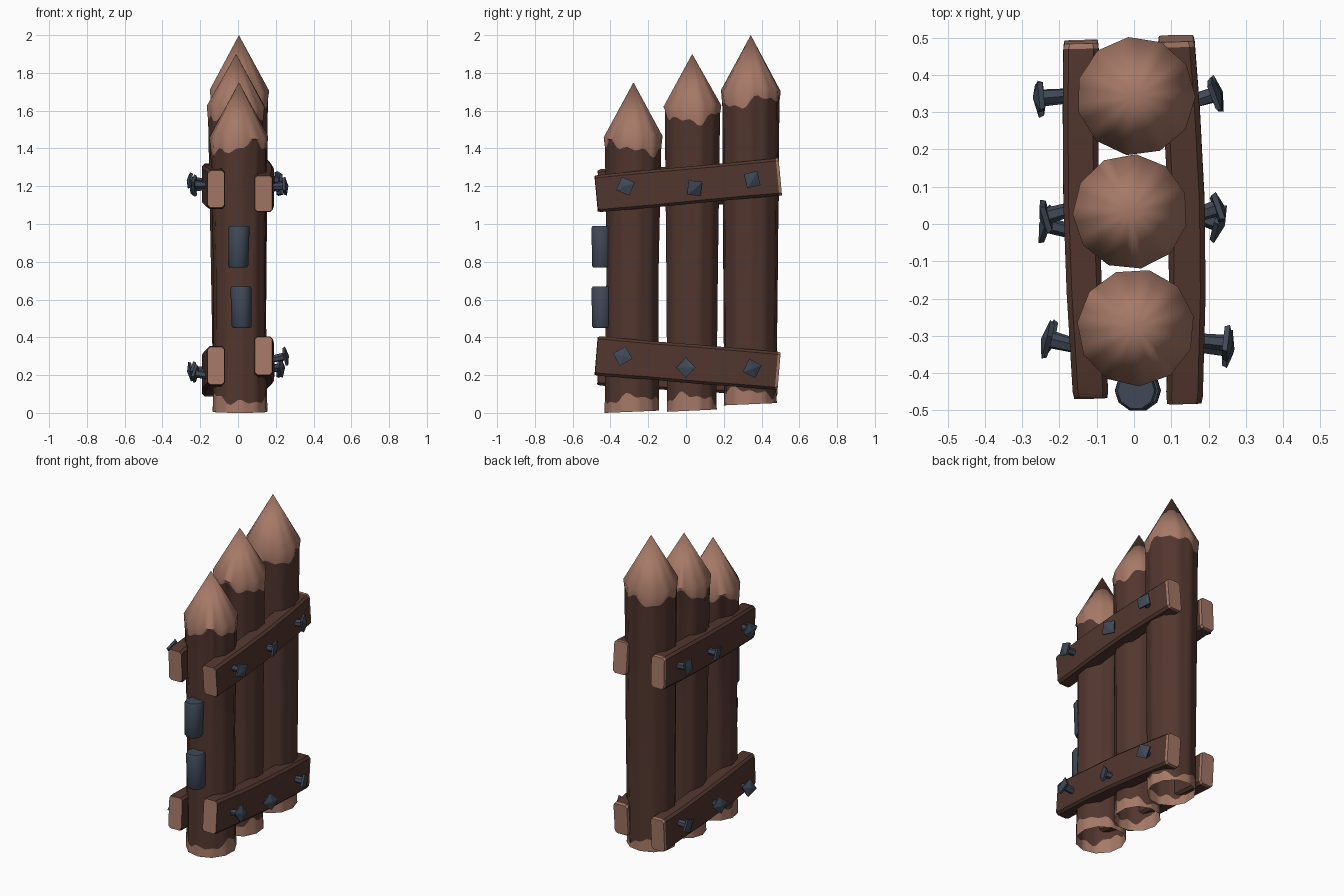
import bpy, bmesh, math, random
from mathutils import Vector, Matrix

if "Cube" in bpy.data.objects:
    bpy.data.objects.remove(bpy.data.objects["Cube"])

random.seed(4)


def mat(name, rgb):
    m = bpy.data.materials.new(name)
    m.diffuse_color = (*rgb, 1)
    m.use_nodes = True
    m.node_tree.nodes["Principled BSDF"].inputs["Base Color"].default_value = m.diffuse_color
    return m


BARK = mat("dark_bark", (0.085, 0.037, 0.028))
WOOD = mat("cut_wood", (0.38, 0.19, 0.135))
IRON = mat("blue_iron", (0.05, 0.066, 0.095))


def finish(bm, name, mats, angle=40):
    bmesh.ops.recalc_face_normals(bm, faces=bm.faces)
    me = bpy.data.meshes.new(name)
    bm.to_mesh(me)
    bm.free()
    for m in mats:
        me.materials.append(m)
    ob = bpy.data.objects.new(name, me)
    bpy.context.collection.objects.link(ob)
    bpy.ops.object.select_all(action='DESELECT')
    ob.select_set(True)
    bpy.context.view_layer.objects.active = ob
    if angle:
        bpy.ops.object.shade_smooth_by_angle(angle=math.radians(angle))
    return ob


def bridge(bm, rings, i, material):
    a, b = rings[i], rings[i + 1]
    n = len(a)
    for k in range(n):
        f = bm.faces.new((a[k], a[(k + 1) % n], b[(k + 1) % n], b[k]))
        f.material_index = material


# Sharpened log: open-bottomed shell, ragged bark edges, pointed tip
def log(name, base, top, z0, shoulder, tip, r0, rmid, r1, phase):
    sides, cols = 11, 44
    step = 2 * math.pi / sides
    bm = bmesh.new()

    def ragged(a, seed):
        return (0.5 * math.sin(2 * a + seed) + 0.3 * math.sin(5 * a + 2 * seed)
                + 0.25 * math.sin(9 * a + 3 * seed))

    def ring(r, zfun, c):
        out = []
        for k in range(cols):
            a = 2 * math.pi * k / cols
            rr = r * math.cos(step / 2) / math.cos(a % step - step / 2)
            a += phase
            out.append(bm.verts.new((c[0] + rr * math.cos(a), c[1] + rr * math.sin(a), zfun(a))))
        return out

    mid = ((base[0] + top[0]) / 2, (base[1] + top[1]) / 2)
    rings = [
        ring(r0, lambda a: z0 + 0.006 * math.sin(a), base),
        ring(r0 - 0.002, lambda a: z0 + 0.065 + 0.04 * ragged(a, phase + 1), base),
        ring(rmid, lambda a: 0.75, mid),
        ring(r1 - 0.007, lambda a: shoulder - 0.06 + 0.05 * ragged(a, phase * 2 + 3), top),
        ring(r1, lambda a: shoulder + 0.012 * math.sin(2 * a), top),
    ]
    for i, m in enumerate((1, 0, 0, 1)):
        bridge(bm, rings, i, m)
    peak = bm.verts.new((top[0], top[1], tip))
    for k in range(cols):
        bm.faces.new((rings[-1][k], rings[-1][(k + 1) % cols], peak)).material_index = 1
    return finish(bm, name, (BARK, WOOD))


log("front_log", (0.012, -0.285), (0.005, -0.278), 0.006, 1.46, 1.75, 0.147, 0.14, 0.158, 0.2)
log("middle_log", (0.0, 0.03), (-0.01, 0.033), 0.012, 1.625, 1.9, 0.134, 0.138, 0.155, 0.9)
log("back_log", (0.005, 0.34), (0.005, 0.343), 0.046, 1.705, 2.0, 0.142, 0.146, 0.16, 1.7)


# Cross plank: chamfered section swept from front to back, pale cut ends
def plank(name, start, end, thick, high, bulge):
    bm = bmesh.new()
    a, b = Vector(start), Vector(end)
    d = (b - a).normalized()
    side = d.cross(Vector((0, 0, 1))).normalized()
    up = side.cross(d)
    rings = []
    for t in (0, 0.02, 0.3, 0.55, 0.8, 0.985, 1):
        c = a.lerp(b, t) + Vector((bulge * math.sin(math.pi * t), 0, 0))
        h, w = high / 2 + random.uniform(0, 0.006), thick / 2
        if t in (0, 1):
            h, w = h - 0.004, w - 0.003
        ch = 0.014
        pts = [(w, h - ch), (w - ch, h), (ch - w, h), (-w, h - ch),
               (-w, ch - h), (ch - w, -h), (w - ch, -h), (w, ch - h)]
        rings.append([bm.verts.new(c + side * x + up * z) for x, z in pts])
    for i in range(len(rings) - 1):
        bridge(bm, rings, i, 1 if i == len(rings) - 2 else 0)
    for r in (rings[0], rings[-1]):
        bm.faces.new(r).material_index = 1
    return finish(bm, name, (BARK, WOOD), 30)


plank("upper_right_plank", (0.135, -0.475, 1.16), (0.113, 0.498, 1.25), 0.098, 0.195, 0.018)
plank("lower_right_plank", (0.135, -0.475, 0.302), (0.113, 0.492, 0.222), 0.098, 0.2, 0.018)
plank("upper_left_plank", (-0.116, -0.463, 1.185), (-0.142, 0.488, 1.22), 0.095, 0.2, -0.012)
plank("lower_left_plank", (-0.116, -0.463, 0.25), (-0.142, 0.488, 0.19), 0.095, 0.2, -0.012)


# Nail: shaft with a four-sided, slightly peaked head, tilted out of the plank
def nail(name, s, head, tilt, twist):
    bm = bmesh.new()

    def cone(r1, r2, za, zb, seg):
        bmesh.ops.create_cone(bm, cap_ends=True, segments=seg, radius1=r1, radius2=r2, depth=zb - za,
                              matrix=Matrix.Translation((0, 0, (za + zb) / 2)))
    cone(0.018, 0.022, -0.1, -0.008, 6)
    cone(0.048, 0.054, -0.012, 0.002, 4)
    cone(0.054, 0.004, 0.002, 0.014, 4)
    direction = Vector((s, tilt[0], tilt[1])).normalized()
    rot = direction.to_track_quat('Z', 'Y').to_matrix().to_4x4()
    bm.transform(Matrix.Translation(head) @ rot @ Matrix.Rotation(twist, 4, 'Z'))
    return finish(bm, name, (IRON,), 0)


right = [(0.252, -0.32, 1.20), (0.228, 0.045, 1.19), (0.22, 0.35, 1.235),
         (0.255, -0.335, 0.30), (0.23, 0.0, 0.24), (0.225, 0.35, 0.235)]
left = [(-0.235, -0.31, 1.21), (-0.24, 0.02, 1.19), (-0.257, 0.34, 1.23),
        (-0.23, -0.305, 0.21), (-0.24, 0.0, 0.22), (-0.255, 0.335, 0.22)]
tilts = [(-0.1, 0.05), (0.35, -0.1), (0.35, 0.1), (-0.1, 0.2), (-0.35, 0.1), (0.3, -0.1)]
for i in range(6):
    nail(f"right_nail_{i + 1}", 1, right[i], tilts[i], 0.4 + 0.3 * i)
    nail(f"left_nail_{i + 1}", -1, left[i], (tilts[5 - i][0] * 0.8, tilts[i][1]), 0.2 + 0.35 * i)


# Hinge barrels on the front log
def hinge(name, x, z0, z1, lean):
    bm = bmesh.new()
    rings = []
    for z, r in ((z0, 0.047), (z0 + 0.01, 0.053), (z1 - 0.01, 0.056), (z1, 0.05)):
        rings.append([bm.verts.new((x + lean * (z - z0) + r * math.cos(k * math.pi / 5),
                                    -0.447 + r * math.sin(k * math.pi / 5), z)) for k in range(10)])
    for i in range(3):
        bridge(bm, rings, i, 0)
    bm.faces.new(rings[0])
    bm.faces.new(rings[-1])
    return finish(bm, name, (IRON,), 40)


hinge("upper_hinge", 0.001, 0.77, 0.99, 0.02)
hinge("lower_hinge", 0.02, 0.45, 0.668, -0.02)
